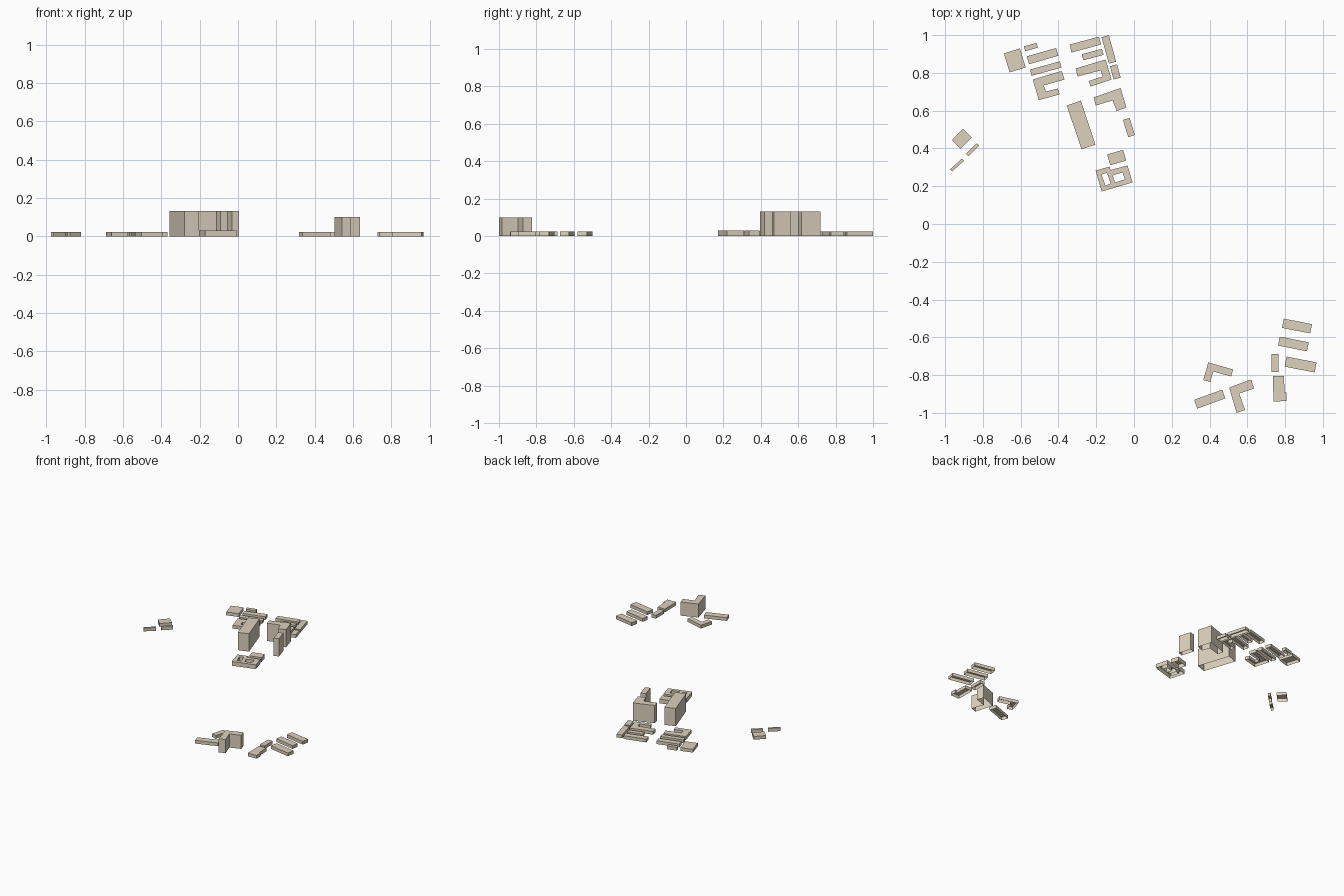
import bpy, bmesh
from math import radians, cos, sin

if "Cube" in bpy.data.objects:
    bpy.data.objects.remove(bpy.data.objects["Cube"])

mat = bpy.data.materials.new("tan_plaster")
mat.diffuse_color = (0.72, 0.64, 0.51, 1)
mat.use_nodes = True
mat.node_tree.nodes["Principled BSDF"].inputs["Base Color"].default_value = mat.diffuse_color
LOW, COURT, MID, TALL = 0.024, 0.031, 0.1, 0.131


def block(name, h, outline, holes=()):
    """Open-bottomed building: flat roof plus walls around every outline."""
    bm = bmesh.new()
    edges = []
    for loop in [outline, *holes]:
        vs = [bm.verts.new((x, y, h)) for x, y in loop]
        edges += [bm.edges.new((vs[i - 1], vs[i])) for i in range(len(vs))]
    if holes:
        bmesh.ops.triangle_fill(bm, edges=edges, use_beauty=True)
    else:
        bm.faces.new(vs)
    bmesh.ops.recalc_face_normals(bm, faces=bm.faces)
    roof = bm.faces[:]
    if roof[0].normal.z < 0:
        bmesh.ops.reverse_faces(bm, faces=roof)
    ext = bmesh.ops.extrude_edge_only(bm, edges=edges)["geom"]
    for v in ext:
        if isinstance(v, bmesh.types.BMVert):
            v.co.z = 0
    bmesh.ops.recalc_face_normals(bm, faces=bm.faces)
    top = max(bm.faces, key=lambda f: f.calc_center_median().z)
    if top.normal.z < 0:
        bmesh.ops.reverse_faces(bm, faces=bm.faces[:])
    me = bpy.data.meshes.new(name)
    bm.to_mesh(me)
    bm.free()
    me.materials.append(mat)
    ob = bpy.data.objects.new(name, me)
    bpy.context.collection.objects.link(ob)


def bar(name, h, cx, cy, w, d, deg):
    """Rectangular building turned by deg about its centre."""
    c, s = cos(radians(deg)), sin(radians(deg))
    pts = [(-w / 2, -d / 2), (w / 2, -d / 2), (w / 2, d / 2), (-w / 2, d / 2)]
    block(name, h, [(cx + x * c - y * s, cy + x * s + y * c) for x, y in pts])


# North-west block
bar("square_house", LOW, -.631, .866, .089, .105, 17)
bar("north_shed", LOW, -.546, .937, .07, .026, 15)
bar("north_row_wide", LOW, -.484, .889, .161, .043, 16)
bar("north_row_narrow", LOW, -.467, .823, .164, .034, 15.5)
block("c_shaped_house", LOW, [(-.536, .765), (-.383, .81), (-.367, .765), (-.478, .733),
                              (-.467, .701), (-.404, .717), (-.393, .686), (-.504, .656)])

# North-east block
bar("upper_row", LOW, -.2575, .95, .161, .043, 15)
bar("inner_row", LOW, -.219, .897, .111, .033, 15)
bar("side_row", LOW, -.133, .924, .04, .145, 15.5)
bar("side_shed", LOW, -.099, .805, .039, .073, 15)
block("hook_shaped_house", LOW, [(-.309, .823), (-.15, .871), (-.119, .765), (-.23, .728),
                                 (-.24, .757), (-.166, .781), (-.177, .813), (-.298, .781)])

# Tall centre
bar("tall_slab", TALL, -.28, .524, .078, .245, 18.5)
bar("tall_small_tower", TALL, -.027, .511, .037, .095, 17)
block("tall_corner_tower", TALL, [(-.214, .67), (-.071, .72), (-.04, .617),
                                  (-.092, .598), (-.113, .654), (-.203, .627)])

# Courtyard building and its neighbour
bar("courtyard_annex", COURT, -.092, .352, .088, .059, 16)
block("courtyard_house", COURT,
      [(-.203, .283), (-.129, .304), (-.124, .286), (-.034, .31), (-.008, .22), (-.171, .172)],
      [[(-.172, .262), (-.143, .271), (-.124, .214), (-.151, .204)],
       [(-.113, .257), (-.061, .273), (-.048, .236), (-.1, .22)]])

# Western farm
bar("farm_house", LOW, -.912, .451, .084, .065, 46)
bar("farm_shed_a", LOW, -.854, .394, .08, .018, 44)
bar("farm_shed_b", LOW, -.937, .312, .084, .016, 42)

# South-east block
bar("east_row_a", LOW, .863, -.54, .152, .05, -11)
bar("east_row_b", LOW, .844, -.635, .156, .048, -11)
bar("east_row_c", LOW, .882, -.744, .162, .054, -11)
bar("east_small_house", LOW, .746, -.736, .037, .096, 0)
block("east_stepped_house", LOW, [(.736, -.805), (.794, -.805), (.797, -.892),
                                  (.808, -.892), (.808, -.937), (.738, -.94)])
bar("south_row", LOW, .401, -.927, .158, .049, 20)
block("south_corner_house", LOW, [(.393, -.733), (.525, -.77), (.514, -.807),
                                  (.42, -.781), (.404, -.836), (.367, -.826)])
block("south_corner_tower", MID, [(.504, -.866), (.62, -.823), (.636, -.871),
                                  (.557, -.897), (.588, -.985), (.543, -1.0)])
